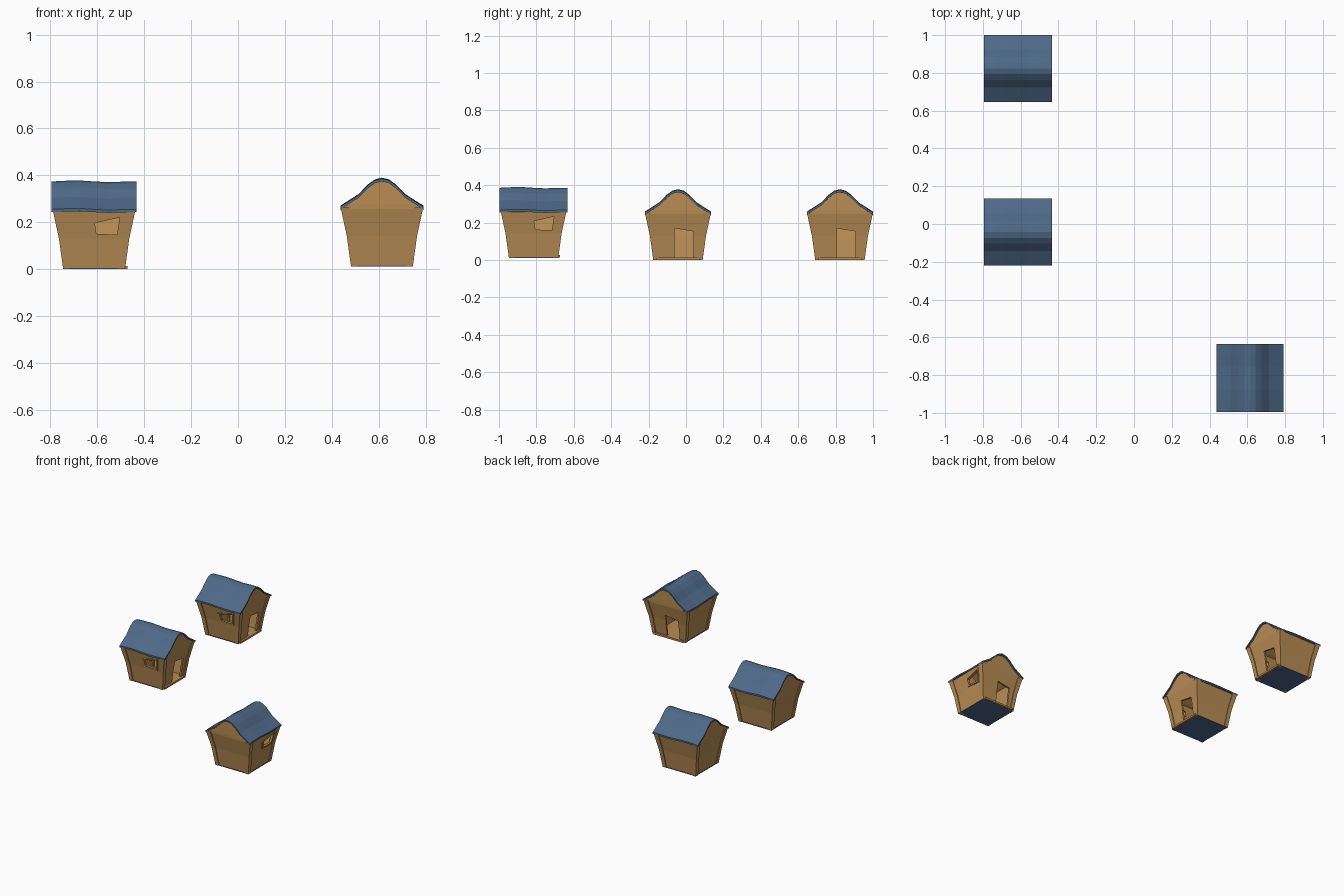
import bpy, bmesh, math
from mathutils import Matrix

if "Cube" in bpy.data.objects:
    bpy.data.objects.remove(bpy.data.objects["Cube"])


def material(name, rgb):
    m = bpy.data.materials.new(name)
    m.diffuse_color = (*rgb, 1)
    m.use_nodes = True
    m.node_tree.nodes["Principled BSDF"].inputs["Base Color"].default_value = m.diffuse_color
    return m


WOOD = material("wood_brown", (0.48, 0.265, 0.088))
SLATE = material("slate_blue", (0.076, 0.142, 0.245))


def half(z):
    """Half width of the flaring house at a height."""
    pts = [(0, 0.132), (0.13, 0.15), (0.25, 0.176), (1, 0.176)]
    for (z0, h0), (z1, h1) in zip(pts, pts[1:]):
        if z <= z1:
            return h0 + (h1 - h0) * (z - z0) / (z1 - z0)


def make(name, verts, faces, mat):
    bm = bmesh.new()
    vs = [bm.verts.new(v) for v in verts]
    for f in faces:
        bm.faces.new([vs[i] for i in f])
    bmesh.ops.recalc_face_normals(bm, faces=bm.faces)
    me = bpy.data.meshes.new(name)
    bm.to_mesh(me)
    bm.free()
    me.materials.append(mat)
    ob = bpy.data.objects.new(name, me)
    bpy.context.collection.objects.link(ob)
    return ob


def loft(name, rows, mat):
    """Stack of rectangles (x0, x1, y0, y1, z) joined into a solid."""
    verts, faces = [], []
    for x0, x1, y0, y1, z in rows:
        verts += [(x0, y0, z), (x1, y0, z), (x1, y1, z), (x0, y1, z)]
    for r in range(len(rows) - 1):
        for i in range(4):
            j = (i + 1) % 4
            faces.append((r*4 + i, r*4 + j, r*4 + 4 + j, r*4 + 4 + i))
    n = len(verts)
    faces += [(3, 2, 1, 0), (n - 4, n - 3, n - 2, n - 1)]
    return make(name, verts, faces, mat)


def prism(name, a, b, mat):
    n = len(a)
    sides = [(i, (i + 1) % n, n + (i + 1) % n, n + i) for i in range(n)]
    return make(name, a + b, sides + [tuple(range(n)), tuple(range(n, 2*n))], mat)


def cut(ob, cutter):
    cutter.hide_render = True
    mod = ob.modifiers.new("cut", 'BOOLEAN')
    mod.operation, mod.solver, mod.object = 'DIFFERENCE', 'EXACT', cutter
    bpy.context.view_layer.objects.active = ob
    bpy.ops.object.modifier_apply(modifier=mod.name)
    bpy.data.objects.remove(cutter)


# Roof line: distance from ridge, height
ROOF = [(0.177, 0.255), (0.15, 0.272), (0.10, 0.304), (0.06, 0.345), (0.03, 0.367), (0, 0.374)]
INSET = 0.006
BASE = [(half(z) - INSET, half(z) - INSET, z) for z in (0.003, 0.13, 0.245)]
GABLE = [(0.17, max(u, 0.002), z - 0.008) for u, z in ROOF[1:]]


def sym(rows):
    return [(-x, x, -y, y, z) for x, y, z in rows]


# Hollow walls with gables
walls = loft("walls", sym(BASE + GABLE), WOOD)
t = 0.012
inner = [(x - t, y - t, max(z, 0.012)) for x, y, z in BASE]
inner += [(x - t, max(y - t, 0.002), z - 0.01) for x, y, z in GABLE]
cut(walls, loft("cavity", sym(inner), WOOD))

# Crooked window and door openings
WIN_OUT = [(-0.014, 0.198), (0.121, 0.231), (0.106, 0.136), (-0.003, 0.144)]
WIN_IN = [(0.003, 0.196), (0.109, 0.220), (0.098, 0.147), (0.010, 0.151)]
DOOR = [(-0.018, 0.014), (0.083, 0.014), (0.083, 0.153), (-0.018, 0.169)]
cut(walls, prism("window_hole", [(u, -0.25, z) for u, z in WIN_IN],
                 [(u, -0.08, z) for u, z in WIN_IN], WOOD))
cut(walls, prism("door_hole", [(0.25, u, z) for u, z in DOOR],
                 [(0.08, u, z) for u, z in DOOR], WOOD))

# Window frame following the wall slope
verts = []
for loop in (WIN_OUT, WIN_IN):
    for d in (0.0, -0.012):
        verts += [(u, -(half(z) + d), z) for u, z in loop]
faces = []
for i in range(4):
    j = (i + 1) % 4
    faces += [(i, j, 8 + j, 8 + i), (4 + i, 4 + j, 12 + j, 12 + i),
              (i, j, 4 + j, 4 + i), (8 + i, 8 + j, 12 + j, 12 + i)]
frame = make("window_frame", verts, faces, WOOD)

# Corner posts, wider towards the eaves
parts = [walls, frame]
for sx in (-1, 1):
    for sy in (-1, 1):
        rows = []
        for z, w in ((0, 0.028), (0.13, 0.031), (0.25, 0.036)):
            h = half(z)
            xs, ys = sorted((sx * h, sx * (h - w))), sorted((sy * h, sy * (h - w)))
            rows.append((*xs, *ys, z))
        parts.append(loft("corner_post", rows, WOOD))

# Door sill and dark base plate
parts.append(loft("door_sill", [(0.11, 0.142, -0.118, 0.118, 0.001),
                                (0.11, 0.142, -0.118, 0.118, 0.014)], WOOD))
parts.append(loft("base_plate", [(-0.13, 0.13, -0.13, 0.13, z) for z in (0, 0.004)], SLATE))

# Wavy sagging roof sheet
profile = [(-u, z) for u, z in ROOF] + ROOF[-2::-1]
wave = [0, 0.003, 0.004, 0, -0.003, -0.001, 0]
verts, faces = [], []
n = len(profile)
for i, dz in enumerate(wave):
    verts += [(-0.181 + 0.362 * i / 6, u, z + dz) for u, z in profile]
for i in range(len(wave) - 1):
    for k in range(n - 1):
        faces.append((i*n + k, i*n + n + k, i*n + n + k + 1, i*n + k + 1))
bottom = len(verts)
verts += [(x, y, z - 0.012) for x, y, z in verts]
faces += [tuple(bottom + i for i in reversed(f)) for f in faces]
for k in range(n - 1):
    for o in (0, 6 * n):
        faces.append((o + k, o + k + 1, bottom + o + k + 1, bottom + o + k))
for i in range(6):
    for o in (0, n - 1):
        a, b = i*n + o, i*n + n + o
        faces.append((a, b, bottom + b, bottom + a))
parts.append(make("roof", verts, faces, SLATE))

# Three houses; the third is turned a quarter
places = [((-0.614, 0.823, 0), 0), ((-0.614, -0.043, 0), 0), ((0.614, -0.815, 0.012), math.pi / 2)]
for loc, rot in places[1:]:
    for p in parts:
        c = p.copy()
        bpy.context.collection.objects.link(c)
        c.matrix_world = Matrix.Translation(loc) @ Matrix.Rotation(rot, 4, 'Z')
for p in parts:
    p.matrix_world = Matrix.Translation(places[0][0])
